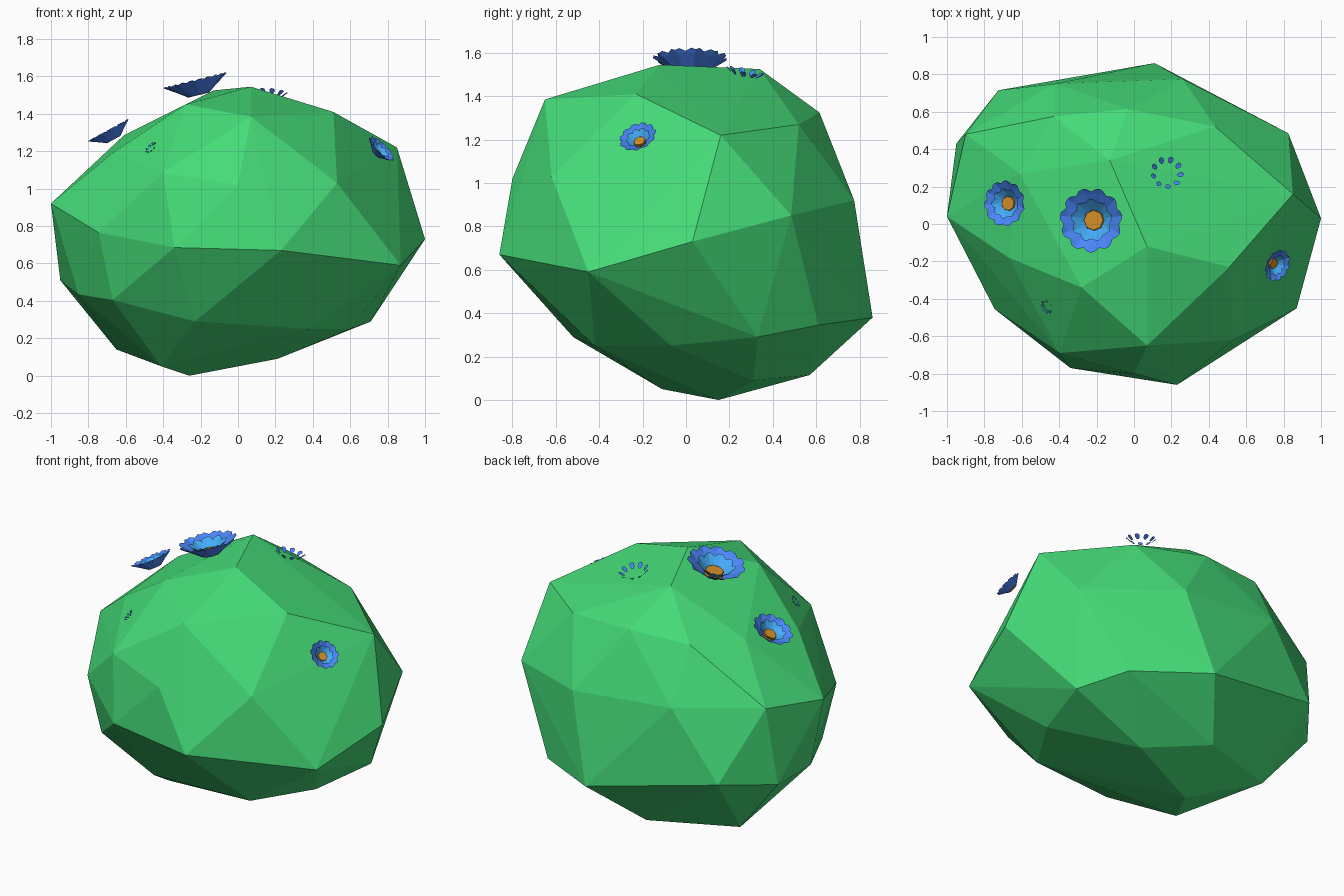
import bpy, bmesh, math
from mathutils import Vector, Matrix

if "Cube" in bpy.data.objects:
    bpy.data.objects.remove(bpy.data.objects["Cube"])


def material(name, rgb):
    m = bpy.data.materials.new(name)
    m.diffuse_color = (*rgb, 1)
    m.use_nodes = True
    m.node_tree.nodes["Principled BSDF"].inputs["Base Color"].default_value = m.diffuse_color
    return m


GREEN = material("leaf_green", (0.06, 0.72, 0.19))
BLUE = material("petal_blue", (0.07, 0.24, 0.95))
LIGHT = material("petal_light_blue", (0.06, 0.42, 0.95))
ORANGE = material("flower_orange", (0.65, 0.27, 0.02))


def finish(bm, name, mats):
    mesh = bpy.data.meshes.new(name)
    bm.to_mesh(mesh)
    bm.free()
    for m in mats:
        mesh.materials.append(m)
    ob = bpy.data.objects.new(name, mesh)
    bpy.context.collection.objects.link(ob)
    return ob


# Bush: faceted boulder-like hull through its corner points
corners = [
    # upper crown
    (.07, -.12, 1.545), (-.13, .34, 1.525), (-.28, -.34, 1.45), (.51, -.23, 1.41),
    (.07, -.65, 1.385), (-.43, .575, 1.32), (-.03, .615, 1.325), (.435, .52, 1.27),
    (-.61, .27, 1.285), (.85, .16, 1.22), (-.67, -.18, 1.19),
    # belt
    (-.4, -.69, 1.085), (0, -.8, 1.02), (.53, -.62, 1.03), (-.9, .48, 1.0),
    (-.42, .75, .98), (.26, .775, .92), (-1, .04, .92), (.825, .485, .85),
    (-.745, -.455, .765), (1, .03, .73), (-.34, -.77, .685), (.23, -.86, .67),
    (.87, -.45, .59),
    # underside
    (-.725, .715, .555), (-.95, .43, .51), (-.855, -.04, .435), (-.67, -.42, .405),
    (.11, .86, .38), (.55, .61, .345), (.71, .33, .29), (-.23, -.52, .29),
    (.6, -.07, .25), (.38, -.42, .25), (-.65, .38, .14), (-.04, -.2, .13),
    (-.12, .57, .115), (.21, .31, .09), (-.41, -.11, .05), (-.26, .15, 0),
]
bm = bmesh.new()
for c in corners:
    bm.verts.new(c)
res = bmesh.ops.convex_hull(bm, input=bm.verts)
loose = {g for g in res["geom_interior"] + res["geom_unused"] if isinstance(g, bmesh.types.BMVert)}
bmesh.ops.delete(bm, geom=list(loose), context="VERTS")
bmesh.ops.recalc_face_normals(bm, faces=bm.faces)
finish(bm, "bush", [GREEN])

# Petal outline: distance along the petal, half width, lift of the edge
PETAL = [(0, .16, 0), (.4, .34, .05), (.78, .36, .08), (1, .14, .06)]


def add_petal(bm, angle, start, length, tilt, lift, mat):
    rot = Matrix.Rotation(angle, 4, "Z") @ Matrix.Translation((start, 0, lift)) \
        @ Matrix.Rotation(-tilt, 4, "Y")
    rows = []
    for d, w, e in PETAL:
        rows.append([bm.verts.new(rot @ (Vector((d, s * w, e if s else 0)) * length))
                     for s in (-1, 0, 1)])
    for a, b in zip(rows, rows[1:]):
        for i in (0, 1):
            bm.faces.new((a[i], b[i], b[i + 1], a[i + 1])).material_index = mat


# Petal rings: count, start radius, length, tilt, height, material
FULL = [(11, .3, .82, 33, 0, 0), (9, .27, .52, 42, .06, 1)]
SUNK = [(9, .64, .42, 38, 0, 0)]


def flower(name, base, normal, radius, rings=FULL, spin=0.0):
    bm = bmesh.new()
    for n, start, length, tilt, lift, mat in rings:
        for k in range(n):
            add_petal(bm, math.tau * (k + .5 * mat) / n, start, length,
                      math.radians(tilt), lift, mat)
    if rings is FULL:
        ret = bmesh.ops.create_cone(bm, cap_ends=True, segments=8, radius1=.34, radius2=.3,
                                    depth=.16, matrix=Matrix.Translation((0, 0, .08)))
        for f in {f for v in ret["verts"] for f in v.link_faces}:
            f.material_index = 2
    ob = finish(bm, name, [BLUE, LIGHT, ORANGE])
    turn = Vector(normal).to_track_quat("Z", "Y").to_matrix().to_4x4()
    ob.matrix_world = Matrix.Translation(base) @ turn @ Matrix.Rotation(spin, 4, "Z") \
        @ Matrix.Scale(radius, 4)


# Flowers scattered over the crown
flower("flower_large", (-.21, .02, 1.5), (-.24, 0, .97), .175)
flower("flower_left", (-.665, .11, 1.262), (-.48, 0, .88), .125, spin=.2)
flower("flower_right", (.74, -.21, 1.185), (.66, -.3, .68), .09, spin=.4)
flower("flower_back", (.175, .27, 1.495), (.1, .2, .97), .092, SUNK)
flower("flower_bud", (-.46, -.44, 1.215), (-.65, -.35, .6), .04, SUNK)
